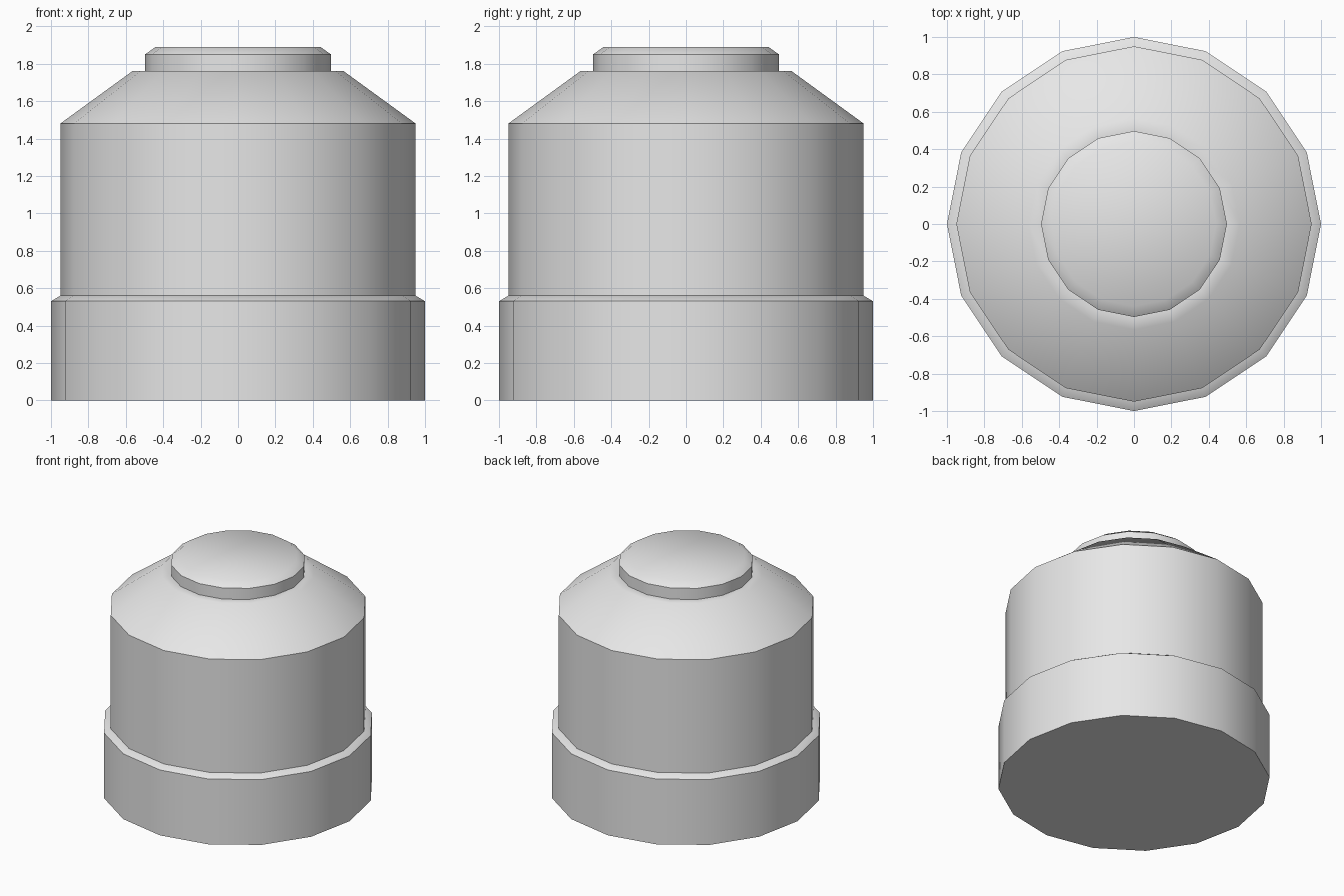
import bpy, bmesh, math

cube = bpy.data.objects.get("Cube")
if cube:
    bpy.data.objects.remove(cube, do_unlink=True)

SIDES = 16

grey = bpy.data.materials.new("light_grey")
grey.use_nodes = True
grey.diffuse_color = (0.8, 0.8, 0.8, 1)
grey.node_tree.nodes["Principled BSDF"].inputs["Base Color"].default_value = (0.8, 0.8, 0.8, 1)


def turned_part(name, profile):
    """Closed turned solid from (radius, height) pairs, listed bottom to top."""
    bm = bmesh.new()
    rings = []
    for radius, height in profile:
        rings.append([bm.verts.new((radius * math.cos(math.tau * i / SIDES),
                                    radius * math.sin(math.tau * i / SIDES), height))
                      for i in range(SIDES)])
    for low, high in zip(rings, rings[1:]):
        for i in range(SIDES):
            j = (i + 1) % SIDES
            bm.faces.new((low[i], low[j], high[j], high[i]))
    bm.faces.new(rings[0][::-1])
    bm.faces.new(rings[-1])
    mesh = bpy.data.meshes.new(name)
    bm.to_mesh(mesh)
    bm.free()
    mesh.materials.append(grey)
    obj = bpy.data.objects.new(name, mesh)
    bpy.context.collection.objects.link(obj)
    bpy.ops.object.select_all(action="DESELECT")
    obj.select_set(True)
    bpy.context.view_layer.objects.active = obj
    bpy.ops.object.shade_smooth_by_angle(angle=math.radians(45))
    return obj


# Wide base band with a sloped ledge
turned_part("base_band", [(1, 0), (1, 0.53), (0.95, 0.56)])

# Main drum with its sloped shoulder and flat rim, sunk into the base
turned_part("body", [(0.95, 0.5), (0.95, 1.48), (0.565, 1.76), (0.5, 1.76)])

# Bevelled cap, sunk into the shoulder
turned_part("top_cap", [(0.497, 1.72), (0.497, 1.85), (0.44, 1.89)])
